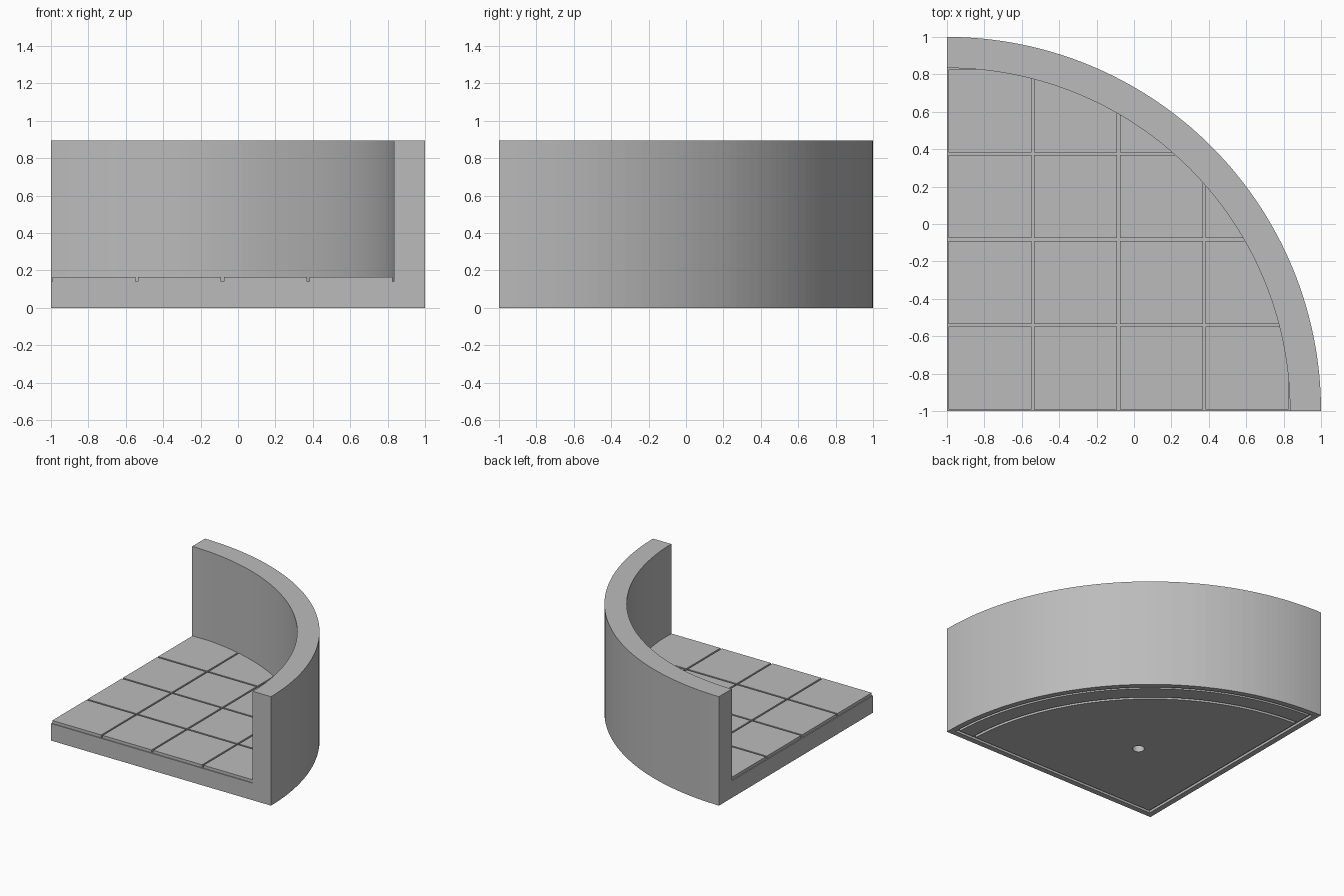
import bpy, bmesh, math

RADIUS, WALL_IN, HEIGHT = 2.0, 1.834, 0.895
GROUT_Z, FLOOR_Z = 0.14, 0.164
TILE, GAP, COUNT = 0.4585, 0.014, 4
STEPS = 64

old = bpy.data.objects.get("Cube")
if old:
    bpy.data.objects.remove(old, do_unlink=True)

stone = bpy.data.materials.new("plain grey stone")
stone.use_nodes = True
grey = (0.5, 0.5, 0.5, 1)
stone.diffuse_color = grey
stone.node_tree.nodes["Principled BSDF"].inputs["Base Color"].default_value = grey


def arc(r, off):
    """Quarter arc, stopping short of both straight sides by off."""
    a = math.asin(off / r)
    return [(r * math.cos(t), r * math.sin(t))
            for t in (a + (math.pi / 2 - 2 * a) * i / STEPS for i in range(STEPS + 1))]


def prism(name, outlines, z0, z1):
    """Extrude flat outlines, measured from the quarter-circle corner."""
    bm = bmesh.new()
    for outline in outlines:
        face = bm.faces.new([bm.verts.new((x - 1, y - 1, z0)) for x, y in outline])
        up = bmesh.ops.extrude_face_region(bm, geom=[face], use_keep_orig=True)
        tops = [g for g in up["geom"] if isinstance(g, bmesh.types.BMVert)]
        bmesh.ops.translate(bm, verts=tops, vec=(0, 0, z1 - z0))
    bmesh.ops.recalc_face_normals(bm, faces=bm.faces)
    mesh = bpy.data.meshes.new(name)
    bm.to_mesh(mesh)
    bm.free()
    mesh.materials.append(stone)
    obj = bpy.data.objects.new(name, mesh)
    bpy.context.collection.objects.link(obj)
    return obj


def boolean(obj, cutter, operation="DIFFERENCE"):
    mod = obj.modifiers.new(operation, "BOOLEAN")
    mod.operation, mod.object, mod.solver = operation, cutter, "EXACT"
    bpy.context.view_layer.objects.active = obj
    bpy.ops.object.modifier_apply(modifier=mod.name)
    bpy.data.objects.remove(cutter, do_unlink=True)


def sector(r, off=0.0):
    return [(off, off)] + arc(r, off)


def disc(x, y, r, n=24):
    return [(x + r * math.cos(math.tau * i / n), y + r * math.sin(math.tau * i / n))
            for i in range(n)]


# Quarter-round base and curved wall, hollowed down to the grout level
body = prism("base_and_wall", [sector(RADIUS)], 0, HEIGHT)
pit = [(WALL_IN, -0.1), *arc(WALL_IN, 0), (-0.1, WALL_IN), (-0.1, -0.1)]
boolean(body, prism("pit_cutter", [pit], GROUT_Z, 1.2))

# Shallow recess in the underside, leaving a rim
LIP, INNER, DEPTH = 0.045, 0.07, 0.02
boolean(body, prism("recess_cutter", [sector(RADIUS - LIP, LIP)], -0.1, DEPTH))

# Raised curved strip and main panel under the base
prism("underside_strip", [arc(1.935, INNER) + arc(1.805, INNER)[::-1]], 0, DEPTH)
panel = prism("underside_panel", [sector(1.78, INNER)], 0, DEPTH)

# Blind round hole through the panel into the base
for part in (panel, body):
    boolean(part, prism("hole_cutter", [disc(0.73, 0.73, 0.045)], -0.1, 0.055))

# Square floor tiles trimmed to the wall's curve
squares = []
for i in range(COUNT):
    for j in range(COUNT):
        x0, y0 = i * TILE + GAP / 2, j * TILE + GAP / 2
        x1, y1 = x0 + TILE - GAP, y0 + TILE - GAP
        if math.hypot(x0, y0) < WALL_IN:
            squares.append([(x0, y0), (x1, y0), (x1, y1), (x0, y1)])
tiles = prism("floor_tiles", squares, GROUT_Z - 0.004, FLOOR_Z)
boolean(tiles, prism("tile_trim", [sector(WALL_IN + 0.001)], 0.1, 0.3), "INTERSECT")
